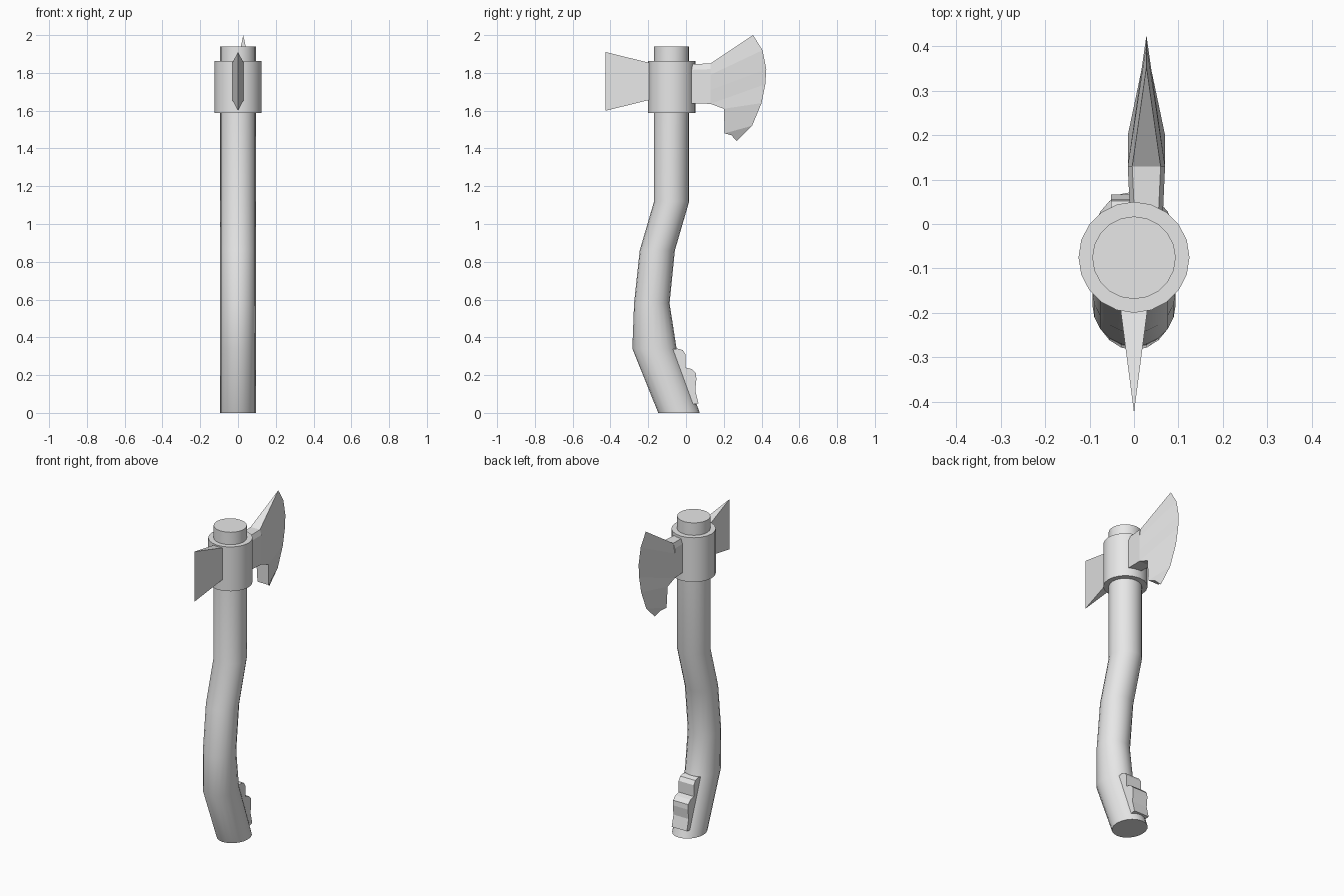
import bpy, bmesh, math

if "Cube" in bpy.data.objects:
    bpy.data.objects.remove(bpy.data.objects["Cube"])

grey = bpy.data.materials.new("plain grey")
grey.diffuse_color = (0.8, 0.8, 0.8, 1)
grey.use_nodes = True
grey.node_tree.nodes["Principled BSDF"].inputs["Base Color"].default_value = grey.diffuse_color


def make(name, verts, faces, smooth=False):
    bm = bmesh.new()
    vs = [bm.verts.new(v) for v in verts]
    for f in faces:
        bm.faces.new([vs[i] for i in f])
    bmesh.ops.recalc_face_normals(bm, faces=bm.faces)
    me = bpy.data.meshes.new(name)
    bm.to_mesh(me)
    bm.free()
    me.materials.append(grey)
    ob = bpy.data.objects.new(name, me)
    bpy.context.collection.objects.link(ob)
    if smooth:
        bpy.ops.object.select_all(action='DESELECT')
        ob.select_set(True)
        bpy.context.view_layer.objects.active = ob
        bpy.ops.object.shade_smooth_by_angle(angle=math.radians(35))
    return ob


def loft(name, rings, smooth=False):
    """Closed skin over rings with equal point counts, capped at both ends."""
    n = len(rings[0])
    verts = [p for r in rings for p in r]
    faces = [[k * n + i, k * n + (i + 1) % n, (k + 1) * n + (i + 1) % n, (k + 1) * n + i]
             for k in range(len(rings) - 1) for i in range(n)]
    faces += [list(range(n)), list(range(len(verts) - n, len(verts)))]
    return make(name, verts, faces, smooth)


def ellipse(y, z, rx, ry, n=20):
    return [(rx * math.cos(2 * math.pi * i / n), y + ry * math.sin(2 * math.pi * i / n), z)
            for i in range(n)]


# handle: horizontal rings (centre y, z, half depth) along the bent shaft
shaft = [(-0.037, 0, 0.11), (-0.167, 0.34, 0.117), (-0.181, 0.58, 0.094),
         (-0.152, 0.86, 0.093), (-0.076, 1.12, 0.093), (-0.076, 1.94, 0.093)]
loft("handle", [ellipse(y, z, 0.094, r) for y, z, r in shaft], True)

# collar around the handle top
loft("collar", [ellipse(-0.075, z, 0.125, 0.125) for z in (1.588, 1.863)], True)

# rear spike: wedge closing to a vertical edge
make("rear_spike",
     [(-0.032, -0.18, 1.66), (0.032, -0.18, 1.66), (0.032, -0.18, 1.85), (-0.032, -0.18, 1.85),
      (0, -0.425, 1.60), (0, -0.425, 1.91)],
     [(0, 1, 2, 3), (0, 4, 5, 3), (1, 4, 5, 2), (0, 1, 4), (3, 2, 5)])

# blade neck: chamfered block between collar and blade
CX = 0.028


def neck_ring(y, w, z0, z1):
    return [(CX + s * k, y, z) for s, k, z in
            ((-1, w, z0), (1, w, z0), (1, w, z1 - 0.03), (1, w - 0.01, z1),
             (-1, w - 0.01, z1), (-1, w, z1 - 0.03))]


loft("blade_neck", [neck_ring(0, 0.036, 1.64, 1.845), neck_ring(0.13, 0.042, 1.636, 1.85)])

# blade: thick inner line to a sharp curved edge (y, z, half thickness)
inner = [(0.13, 1.85, 0.032), (0.13, 1.79, 0.042), (0.13, 1.71, 0.042), (0.13, 1.636, 0.042),
         (0.2, 1.61, 0.042), (0.205, 1.48, 0.038), (0.24, 1.47, 0.02)]
outer = [(0.355, 2.0), (0.405, 1.92), (0.425, 1.82), (0.42, 1.74),
         (0.40, 1.64), (0.35, 1.52), (0.268, 1.44)]
n = len(inner)
verts = ([(CX - t, y, z) for y, z, t in inner] + [(CX + t, y, z) for y, z, t in inner]
         + [(CX, y, z) for y, z in outer])
faces = [(0, n, 2 * n), (n - 1, 2 * n - 1, 3 * n - 1)]
for i in range(n - 1):
    faces += [(i, i + 1, 2 * n + i + 1, 2 * n + i),
              (n + i, n + i + 1, 2 * n + i + 1, 2 * n + i),
              (i, i + 1, n + i + 1, n + i)]
make("blade", verts, faces)

# two grip knobs on the back of the handle foot (y, z side profiles)
knobs = {"upper_knob": [(-0.09, 0.335), (-0.045, 0.34), (-0.018, 0.333), (-0.002, 0.31),
                        (-0.002, 0.24), (-0.06, 0.2)],
         "lower_knob": [(-0.06, 0.24), (0.0, 0.24), (0.03, 0.232), (0.052, 0.21),
                        (0.055, 0.18), (0.049, 0.12), (0.066, 0.05), (0.0, 0.04)]}
for name, prof in knobs.items():
    loft(name, [[(x, y, z) for y, z in prof] for x in (-0.052, 0.052)])
